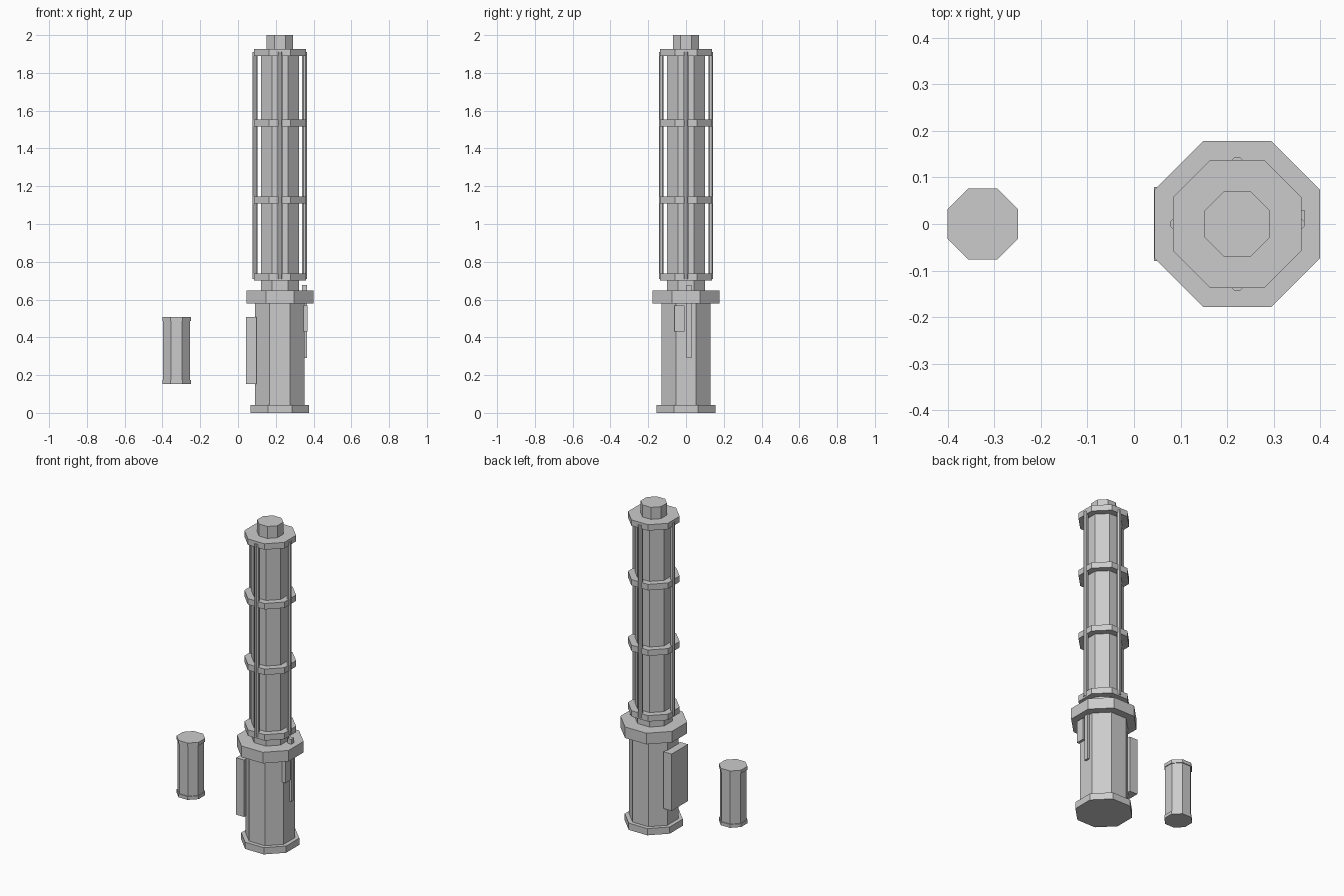
import bpy, math

if "Cube" in bpy.data.objects:
    bpy.data.objects.remove(bpy.data.objects["Cube"])

CX = 0.222  # axis of the tower


def octagon(name, x, y, z0, z1, apothem):
    """Flat-sided octagonal prism with faces on the x and y axes."""
    bpy.ops.mesh.primitive_cylinder_add(
        vertices=8, radius=apothem / math.cos(math.pi / 8), depth=z1 - z0,
        location=(x, y, (z0 + z1) / 2))
    ob = bpy.context.object
    ob.name = name
    ob.rotation_euler.z = math.pi / 8
    return ob


def box(name, x0, x1, y0, y1, z0, z1):
    bpy.ops.mesh.primitive_cube_add(
        size=1, location=((x0 + x1) / 2, (y0 + y1) / 2, (z0 + z1) / 2))
    ob = bpy.context.object
    ob.name = name
    ob.scale = (x1 - x0, y1 - y0, z1 - z0)
    return ob


# Handle section
octagon("base_cap", CX, 0, 0.0, 0.042, 0.155)
octagon("grip_body", CX, 0, 0.04, 0.58, 0.131)
octagon("collar", CX, 0, 0.578, 0.647, 0.178)

# Inner core and tip
octagon("core", CX, 0, 0.64, 1.90, 0.10)
octagon("tip", CX, 0, 1.92, 2.0, 0.07)

# Cage rings
for i in range(4):
    z = 0.70 + i * 0.396 if i == 3 else 0.70 + i * 0.4085
    octagon(f"cage_ring_{i + 1}", CX, 0, z, z + 0.037, 0.138)

# Cage rods on the four sides
for i in range(4):
    a = i * math.pi / 2
    octagon(f"cage_rod_{i + 1}", CX + 0.131 * math.cos(a), 0.131 * math.sin(a),
            0.71, 1.91, 0.013)

# Side panel, lever and button
box("side_panel", 0.043, 0.098, -0.08, 0.08, 0.154, 0.508)
box("lever", 0.34, 0.366, 0.002, 0.03, 0.29, 0.677)
box("button_plate", 0.345, 0.369, -0.061, -0.009, 0.43, 0.568)

# Separate canister
octagon("canister_body", -0.325, 0, 0.16, 0.50, 0.071)
octagon("canister_bottom_cap", -0.325, 0, 0.154, 0.175, 0.076)
octagon("canister_top_cap", -0.325, 0, 0.487, 0.508, 0.076)

# Top ring sits flush under the tip
bpy.data.objects["cage_ring_4"].location.z = 1.907
